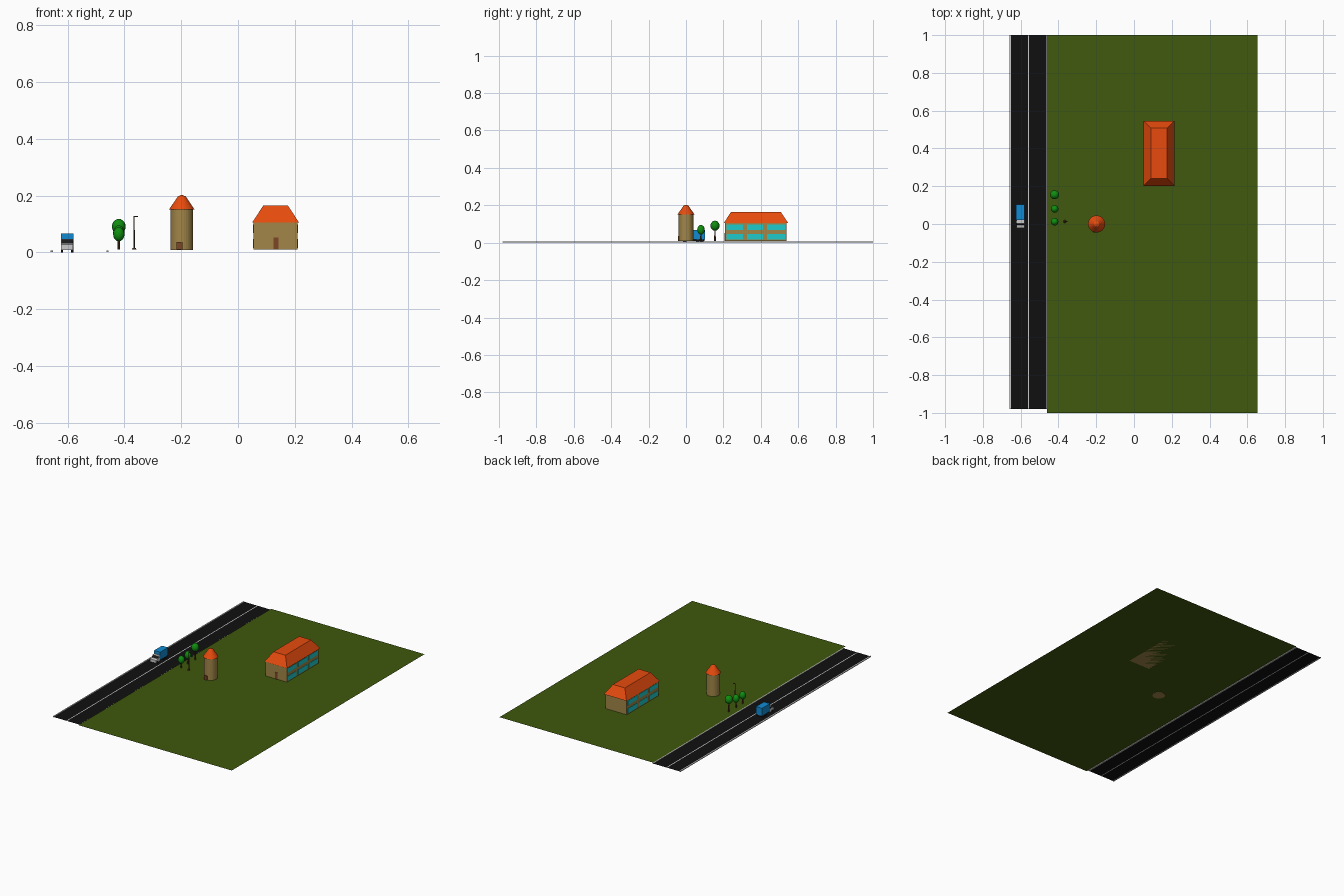
import bpy, bmesh, math
from mathutils import Matrix

if "Cube" in bpy.data.objects:
    bpy.data.objects.remove(bpy.data.objects["Cube"])

def mat(name, *rgb):
    m = bpy.data.materials.new(name)
    m.diffuse_color = (*rgb, 1)
    m.use_nodes = True
    m.node_tree.nodes["Principled BSDF"].inputs["Base Color"].default_value = m.diffuse_color
    return m

GRASS = mat("grass", .05, .10, .004)
ASPHALT = mat("asphalt", .005, .005, .005)
WALL = mat("wall", .36, .24, .065)
ROOF = mat("roof", .8, .07, .004)
GLASS = mat("glass", .013, .6, .6)
WOOD = mat("wood", .2, .06, .02)
LEAF = mat("leaf", .005, .27, .005)
BLUE = mat("truck_blue", .006, .26, .65)
BLACK = mat("black", .01, .01, .01)
BARK = mat("bark", .08, .035, .015)

def finish(bm, name, m=None, smooth=False):
    bmesh.ops.recalc_face_normals(bm, faces=bm.faces[:])
    for f in bm.faces:
        f.smooth = smooth
    me = bpy.data.meshes.new(name)
    bm.to_mesh(me)
    bm.free()
    o = bpy.data.objects.new(name, me)
    bpy.context.collection.objects.link(o)
    if m:
        me.materials.append(m)
    return o

def frustum_box(name, lo, hi, m=None, inset=0):
    """Box between two corners, top optionally pulled inwards."""
    bm = bmesh.new()
    bmesh.ops.create_cube(bm, size=1)
    for v in bm.verts:
        top = v.co.z > 0
        for i in range(3):
            s = 1 if v.co[i] > 0 else -1
            v.co[i] = (lo[i] + hi[i]) / 2 + s * ((hi[i] - lo[i]) / 2 - (inset if top and i < 2 else 0))
    return finish(bm, name, m)

def plane(name, x0, x1, y0, y1, z, m=None):
    bm = bmesh.new()
    bm.faces.new([bm.verts.new(p) for p in ((x0, y0, z), (x1, y0, z), (x1, y1, z), (x0, y1, z))])
    o = finish(bm, name, m)
    if o.data.polygons[0].normal.z < 0:
        o.data.flip_normals()
    return o

def cone(name, x, y, z0, z1, r0, r1, m=None, n=32):
    bm = bmesh.new()
    bmesh.ops.create_cone(bm, cap_ends=True, segments=n, radius1=r0, radius2=r1, depth=z1 - z0,
                          matrix=Matrix.Translation((x, y, (z0 + z1) / 2)))
    return finish(bm, name, m)

# Land and road
G = .01
plane("lawn", -.46, .655, -1, 1, G, GRASS)
plane("road_left_lane", -.655, -.562, -.98, 1, .004, ASPHALT)
plane("road_right_lane", -.556, -.458, -.98, 1, .004, ASPHALT)
plane("road_centre_line", -.562, -.556, -.98, 1, .004)
for side, x in (("left", -.656), ("right", -.460)):
    frustum_box(f"kerb_{side}", (x - .004, -.98, .002), (x + .004, 1, .007))

# Long house: walls, hipped flat-top roof, door, side windows
frustum_box("house_walls", (.054, .208, G), (.210, .538, .105), WALL)
frustum_box("house_roof", (.050, .202, .105), (.215, .546, .165), ROOF, inset=.039)
frustum_box("house_door", (.125, .205, G), (.142, .21, .053), WOOD)
for side, x in (("left", .054), ("right", .210)):
    for row, (z0, z1) in enumerate(((.016, .047), (.069, .098))):
        for col, (y0, y1) in enumerate(((.217, .306), (.325, .413), (.434, .530))):
            frustum_box(f"window_{side}_{row}_{col}", (x - .002, y0, z0), (x + .002, y1, z1), GLASS)

# Round tower
TX = -.198
cone("tower_wall", TX, 0, .008, .151, .039, .039, WALL)
cone("tower_roof", TX, 0, .151, .197, .045, .014, ROOF)
cone("tower_roof_tip", TX, 0, .197, .202, .014, .003, ROOF)
frustum_box("tower_door", (-.216, -.044, G), (-.195, -.03, .037), WOOD)

# Trees
for i, (y, z, r, h) in enumerate(((.012, .064, .020, .025), (.080, .069, .020, .026), (.155, .091, .024, .027))):
    cone(f"tree_trunk_{i}", -.42, y, G, z, .0045, .003, BARK, 8)
    bm = bmesh.new()
    bmesh.ops.create_uvsphere(bm, u_segments=16, v_segments=10, radius=1,
                              matrix=Matrix.Translation((-.42, y, z)) @ Matrix.Diagonal((r, r, h, 1)))
    finish(bm, f"tree_crown_{i}", LEAF, True)

# Street lamp
LX, LY = -.366, .013
cone("lamp_base", LX, LY, G, .015, .008, .006, BARK, 12)
cone("lamp_post", LX, LY, .015, .127, .0025, .002, BARK, 8)
frustum_box("lamp_arm", (LX - .002, LY - .002, .124), (LX + .014, LY + .002, .128), BARK)

# Truck: cab from a side profile, cargo box, chassis, wheels
X0, X1 = -.623, -.581
def side_profile(name, pts, x0, x1, m=None):
    bm = bmesh.new()
    f = bm.faces.new([bm.verts.new((x0, y, z)) for y, z in pts])
    ext = bmesh.ops.extrude_face_region(bm, geom=[f])["geom"]
    bmesh.ops.translate(bm, vec=(x1 - x0, 0, 0), verts=[v for v in ext if isinstance(v, bmesh.types.BMVert)])
    # the source face stays as the far cap
    return finish(bm, name, m)

side_profile("truck_cab", [(-.021, .009), (-.021, .028), (-.004, .032), (.003, .047), (.02, .047), (.02, .009)], X0, X1)
side_profile("truck_windscreen", [(-.005, .033), (.002, .046), (.004, .046), (-.003, .033)], X0 + .001, X1 - .001, BLACK)
for side, x in (("left", X0), ("right", X1)):
    frustum_box(f"truck_side_window_{side}", (x - .0008, .004, .032), (x + .0008, .016, .043), BLACK)
frustum_box("truck_cargo_box", (X0 - .001, .02, .016), (X1 + .001, .102, .067), BLUE)
frustum_box("truck_chassis", (X0 + .008, .01, .009), (X1 - .008, .1, .017), BLACK)
for j, y in enumerate((-.006, .062, .085)):
    for side, x in (("left", X0 + .003), ("right", X1 - .003)):
        bm = bmesh.new()
        bmesh.ops.create_cone(bm, cap_ends=True, segments=16, radius1=.0095, radius2=.0095, depth=.008,
                              matrix=Matrix.Translation((x, y, .0095)) @ Matrix.Rotation(math.pi / 2, 4, 'Y'))
        finish(bm, f"truck_wheel_{side}_{j}", BLACK)
